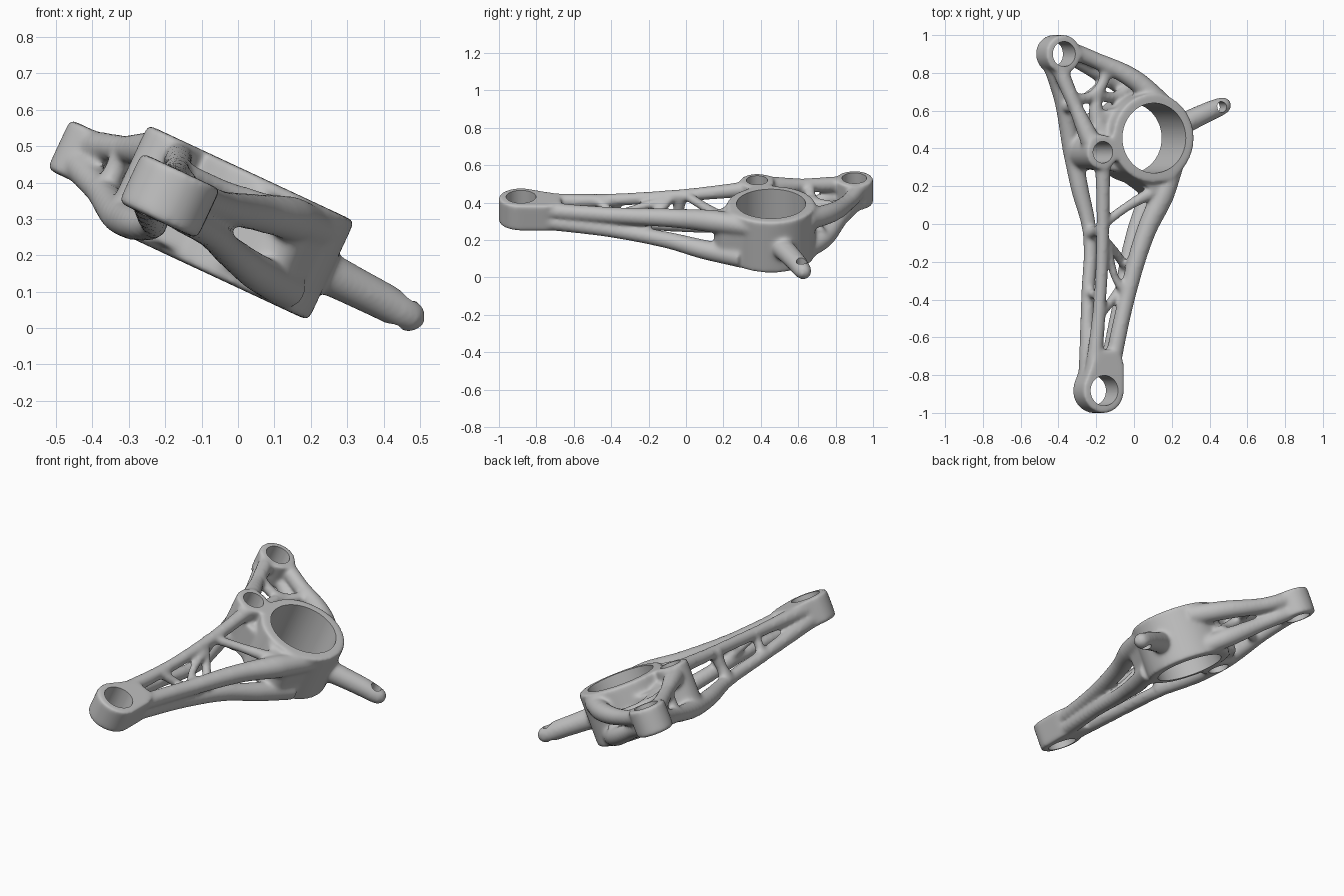
import bpy, bmesh, math
from mathutils import Vector

if "Cube" in bpy.data.objects:
    bpy.data.objects.remove(bpy.data.objects["Cube"])

TILT = math.radians(25)
SIN, COS = math.sin(TILT), math.cos(TILT)

metal = bpy.data.materials.new("grey_metal")
metal.diffuse_color = (0.52, 0.52, 0.52, 1)
metal.use_nodes = True
metal.node_tree.nodes["Principled BSDF"].inputs["Base Color"].default_value = metal.diffuse_color


def local(x, y, w):
    """Plan position x, y at height w above the tilted base plane."""
    return Vector(((x - w * SIN) / COS, y, w))


def new_object(name, bm):
    mesh = bpy.data.meshes.new(name)
    bm.to_mesh(mesh)
    bm.free()
    obj = bpy.data.objects.new(name, mesh)
    bpy.context.collection.objects.link(obj)
    return obj


def slab(bm, circles, w0, w1, n=64):
    """Upright prism around one or more circles (u, y, radius)."""
    part = bmesh.new()
    for u, y, r in circles:
        for i in range(n):
            a = 2 * math.pi * i / n
            for w in (w0, w1):
                part.verts.new((u + r * math.cos(a), y + r * math.sin(a), w))
    bmesh.ops.convex_hull(part, input=part.verts)
    loose = [v for v in part.verts if not v.link_faces]
    bmesh.ops.delete(part, geom=loose, context='VERTS')
    tmp = bpy.data.meshes.new("tmp")
    part.to_mesh(tmp)
    part.free()
    bm.from_mesh(tmp)
    bpy.data.meshes.remove(tmp)


def rails(name, paths):
    """Round bars through (x, y, w, radius) points."""
    cu = bpy.data.curves.new(name, 'CURVE')
    cu.dimensions = '3D'
    cu.bevel_depth = 1.0
    cu.bevel_resolution = 5
    cu.use_fill_caps = True
    for pts in paths:
        sp = cu.splines.new('BEZIER')
        sp.resolution_u = 10
        sp.bezier_points.add(len(pts) - 1)
        for bp, (x, y, w, r) in zip(sp.bezier_points, pts):
            bp.co = local(x, y, w)
            bp.radius = r
            bp.handle_left_type = bp.handle_right_type = 'AUTO'
    obj = bpy.data.objects.new(name, cu)
    bpy.context.collection.objects.link(obj)
    return obj


def select(objs):
    bpy.ops.object.select_all(action='DESELECT')
    for o in objs:
        o.select_set(True)
    bpy.context.view_layer.objects.active = objs[0]


HUB, PIN = (-0.07, 0.455), (-0.369, 0.38)
FRONT, REAR = (-0.325, -0.882), (-0.56, 0.9)

# Hub, bosses and the webs between them
bm = bmesh.new()
slab(bm, [(*HUB, 0.237)], 0.10, 0.402)
slab(bm, [(*PIN, 0.092)], 0.10, 0.402)
slab(bm, [(*HUB, 0.2), (*PIN, 0.085), (-0.30, 0.55, 0.05)], 0.12, 0.32)
slab(bm, [(*HUB, 0.225), (0.0, 0.23, 0.08)], 0.14, 0.375)
slab(bm, [(*FRONT, 0.119), (-0.30, -0.76, 0.095)], 0.174, 0.325)
slab(bm, [(*REAR, 0.101)], 0.174, 0.325)
body = new_object("bracket_body", bm)

# Main rails: upper and lower on each side of the front and rear arms
main_rails = rails("main_rails", [
    [(-.22, -.82, .275, .045), (-.18, -.4, .30, .034), (-.165, 0, .33, .034), (-.165, .34, .36, .042)],
    [(-.25, -.82, .215, .045), (-.245, -.4, .18, .036), (-.235, -.05, .155, .037),
     (-.29, .2, .14, .048), (-.33, .4, .145, .05), (-.38, .65, .185, .042), (-.44, .86, .225, .048)],
    [(-.13, -.82, .275, .045), (-.04, -.4, .285, .044), (.06, -.05, .312, .052), (.15, .15, .335, .062), (.235, .38, .34, .05)],
    [(-.15, -.82, .215, .045), (-.07, -.4, .20, .04), (-.01, -.1, .177, .045), (.06, .1, .16, .053), (.14, .3, .155, .055)],
    [(-.36, .93, .28, .046), (-.2, .865, .28, .044), (0, .765, .31, .054), (.14, .64, .34, .06)],
    [(-.38, .92, .215, .046), (-.24, .83, .19, .042), (-.06, .73, .16, .054), (.06, .62, .15, .05)],
    [(-.41, .86, .28, .045), (-.31, .62, .315, .038), (-.23, .44, .345, .054)],
])

# Thin cross braces
b = 0.026
braces = rails("braces", [
    [(-.16, 0, .33, b), (-.04, .09, .33, b), (.1, .17, .34, .035)],
    [(-.16, -.08, .32, b), (-.1, -.15, .27, b), (-.03, -.25, .2, b)],
    [(-.17, -.47, .30, b), (-.1, -.38, .25, b), (-.04, -.28, .2, b)],
    [(-.14, -.12, .31, b), (-.1, -.28, .29, .022), (-.04, -.38, .28, b)],
    [(-.165, -.03, .33, .04), (-.2, -.04, .24, .03), (-.235, -.05, .155, .04)],
    [(-.18, -.38, .30, b), (-.245, -.36, .18, b)],
    [(-.04, -.38, .29, .032), (-.07, -.36, .2, .032)],
    [(-.32, .66, .31, .03), (-.22, .68, .28, .03), (-.16, .76, .28, .03), (-.15, .84, .28, .036)],
    [(-.2, .69, .28, .03), (-.11, .67, .24, .03), (-.02, .72, .2, .036)],
    [(-.2, .69, .28, .03), (-.2, .58, .28, .04), (-.17, .47, .28, .06)],
    [(-.35, .62, .18, .03), (-.27, .66, .2, b), (-.14, .76, .18, .03)],
    [(-.31, .62, .31, .032), (-.37, .62, .18, .032)],
])

# Side stud with a rounded, slightly thinner tip
stud = rails("stud", [
    [(.2, .5, .242, .062), (.3, .55, .239, .057), (.4, .597, .235, .053),
     (.45, .618, .231, .050), (.485, .632, .228, .043), (.506, .639, .226, .022)]])

parts = [body, main_rails, braces, stud]
for o in parts[1:]:
    select([o])
    bpy.ops.object.convert(target='MESH')
select(parts)
bpy.ops.object.join()

# Bores
bm = bmesh.new()
slab(bm, [(*HUB, 0.185)], -0.1, 0.6, 96)
slab(bm, [(*PIN, 0.057)], -0.1, 0.6)
slab(bm, [(*FRONT, 0.08)], -0.1, 0.6)
slab(bm, [(*REAR, 0.066)], -0.1, 0.6)
tip = local(0.45, 0.619, 0.24)
slab(bm, [(tip.x, tip.y, 0.029)], 0.0, 0.5)
cutter = new_object("bore_cutter", bm)
cutter.hide_render = True

# Blend everything into one organic casting, then cut the bores
rm = body.modifiers.new("blend", 'REMESH')
rm.mode = 'VOXEL'
rm.voxel_size = 0.0095
sm = body.modifiers.new("fillet", 'SMOOTH')
sm.factor = 0.5
sm.iterations = 16
bo = body.modifiers.new("bores", 'BOOLEAN')
bo.operation = 'DIFFERENCE'
bo.solver = 'EXACT'
bo.object = cutter
select([body])
bpy.ops.object.convert(target='MESH')
bpy.data.objects.remove(cutter)

body.data.materials.clear()
body.data.materials.append(metal)
for p in body.data.polygons:
    p.material_index = 0
select([body])
bpy.ops.object.shade_smooth_by_angle(angle=math.radians(40))
body.rotation_euler = (0, TILT, 0)
